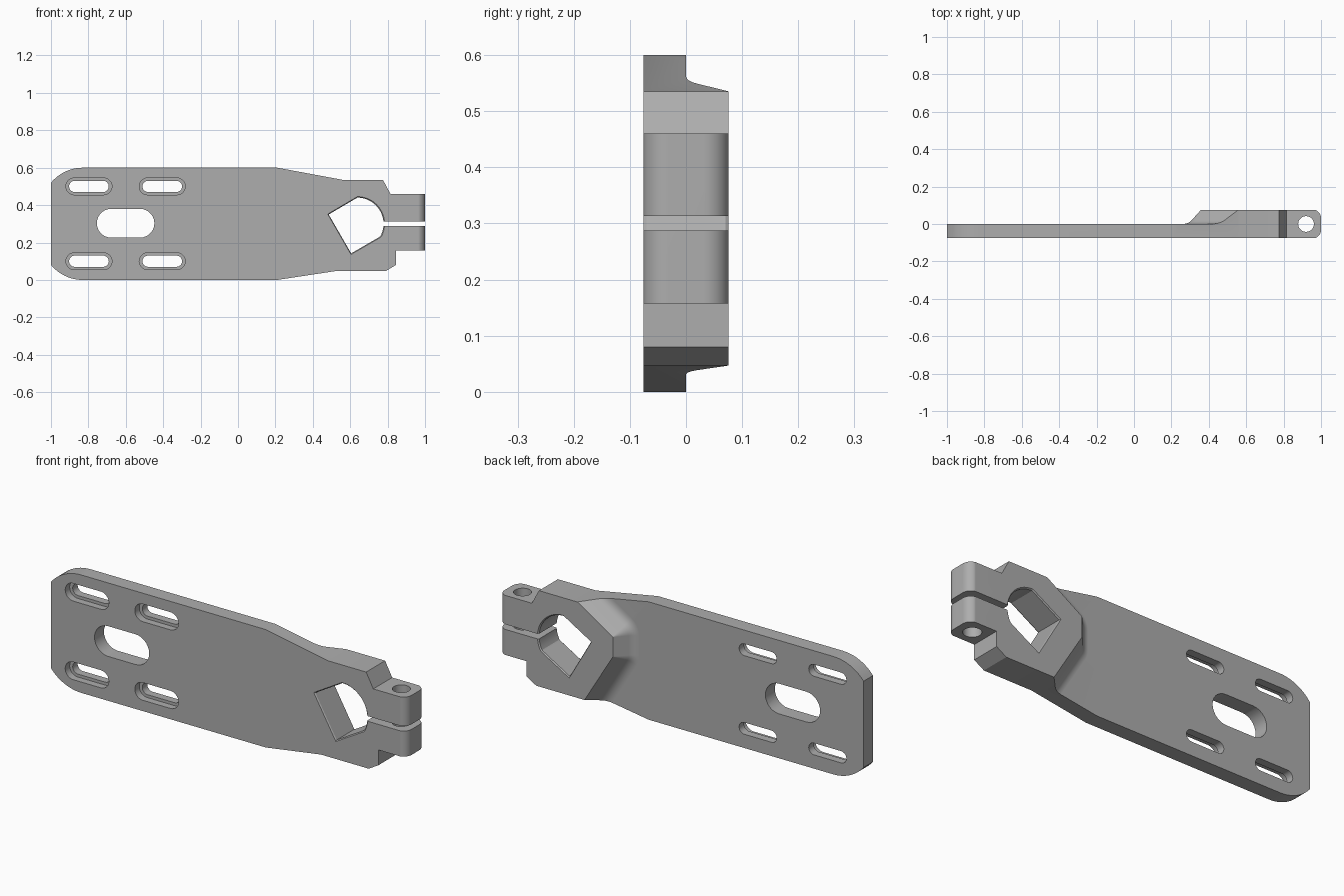
import bpy, bmesh
from math import sin, cos, pi, radians
from mathutils import Vector

if "Cube" in bpy.data.objects:
    bpy.data.objects.remove(bpy.data.objects["Cube"], do_unlink=True)

grey = bpy.data.materials.new("machined_grey")
grey.use_nodes = True
grey.diffuse_color = (0.42, 0.42, 0.42, 1)
grey.node_tree.nodes["Principled BSDF"].inputs["Base Color"].default_value = grey.diffuse_color

HALF = 0.076   # half thickness of the clamp end


def loft(name, rings):
    """Closed solid through rings with equal point counts."""
    bm = bmesh.new()
    loops = [[bm.verts.new(p) for p in ring] for ring in rings]
    n = len(loops[0])
    for a, b in zip(loops, loops[1:]):
        for i in range(n):
            j = (i + 1) % n
            bm.faces.new((a[i], a[j], b[j], b[i]))
    bm.faces.new(loops[0])
    bm.faces.new(loops[-1])
    bmesh.ops.recalc_face_normals(bm, faces=bm.faces)
    mesh = bpy.data.meshes.new(name)
    bm.to_mesh(mesh)
    bm.free()
    mesh.materials.append(grey)
    ob = bpy.data.objects.new(name, mesh)
    bpy.context.collection.objects.link(ob)
    return ob


def along_y(name, pts, lo, hi):
    return loft(name, [[(x, y, z) for x, z in pts] for y in (lo, hi)])


def along_z(name, pts, lo, hi):
    return loft(name, [[(x, y, z) for x, y in pts] for z in (lo, hi)])


def arc(cx, cy, r, a0, a1, n):
    return [(cx + r * cos(radians(a0 + (a1 - a0) * i / n)),
             cy + r * sin(radians(a0 + (a1 - a0) * i / n))) for i in range(n + 1)]


def slot(cx, cz, half, r):
    return arc(cx + half - r, cz, r, -90, 90, 14) + arc(cx - half + r, cz, r, 90, 270, 14)


# Full-thickness blank with rounded rear corners and stepped clamp ears
outline = arc(-0.83, 0.38, 0.22, 90, 140.6, 10)
outline += arc(-0.83, 0.22, 0.22, 219.4, 270, 10)
outline += [(0.21, 0), (0.52, 0.047), (0.79, 0.047), (0.845, 0.08), (0.845, 0.157),
            (1, 0.157), (1, 0.46), (0.815, 0.46), (0.775, 0.535), (0.56, 0.535), (0.21, 0.6)]
body = along_y("clamp_arm", outline, -HALF, HALF)


def cut(cutter, operation="DIFFERENCE"):
    mod = body.modifiers.new(cutter.name, "BOOLEAN")
    mod.object, mod.operation, mod.solver = cutter, operation, "EXACT"
    bpy.context.view_layer.objects.active = body
    bpy.ops.object.modifier_apply(modifier=mod.name)
    bpy.data.objects.remove(cutter, do_unlink=True)


# Thin plate with a raised boss: the boss edge slopes and fillets into the plate
upper, lower = Vector((0.36, 0.41)), Vector((0.36, 0.31))
up_dir, low_dir = Vector((0.2, 0.125)), Vector((0.16, -0.263))
up_n = Vector((-up_dir.y, up_dir.x)).normalized()
low_n = Vector((low_dir.y, -low_dir.x)).normalized()
left_n = Vector((-1, 0))


def boss_ring(y, d):
    pts = [upper + up_dir * 40 + up_n * d]
    pts += [upper + up_n.lerp(left_n, i / 8).normalized() * d for i in range(9)]
    pts += [lower + left_n.lerp(low_n, i / 8).normalized() * d for i in range(9)]
    pts.append(lower + low_dir * 40 + low_n * d)
    return [(p.x, y, p.y) for p in pts]


profile = [(0.1, 0.001), (HALF, 0.0015), (0.02, 0.052), (0.012, 0.061), (0.006, 0.071),
           (0.002, 0.083), (0, 0.098), (0, 3), (-0.2, 3)]
cut(loft("boss_shape", [boss_ring(y, d) for y, d in profile]), "INTERSECT")

# Rounded ear ends
r = 0.045
ends = arc(1 - r, -HALF - 0.001 + r, r, -90, 0, 8) + arc(1 - r, HALF + 0.001 - r, r, 0, 90, 8)
cut(along_z("ear_rounding", ends + [(-1.2, HALF + 0.001), (-1.2, -HALF - 0.001)], -0.1, 0.7),
    "INTERSECT")

# Keyed bore: square corner on one side, round on the other, with thin chamfers
bore = [(0.485, 0.35), (0.605, 0.142), (0.755, 0.229)] + arc(0.638, 0.3, 0.14, -28, 90, 24)
rings = []
for y, s in ((-0.084, 1.09), (-0.07, 1), (0.07, 1), (0.084, 1.09)):
    rings.append([(0.63 + (x - 0.63) * s, y, 0.3 + (z - 0.3) * s) for x, z in bore])
cut(loft("bore", rings))

# Clamp slit and screw hole
cut(along_y("slit", [(0.7, 0.287), (1.1, 0.287), (1.1, 0.313), (0.7, 0.313)], -0.2, 0.2))
cut(along_z("screw_hole", arc(0.92, 0, 0.042, 0, 348.75, 31), 0.1, 0.5))

# Recessed mounting slots and the large centre slot
for cx in (-0.797, -0.405):
    for cz in (0.1, 0.5):
        cut(along_y("slot_recess", slot(cx, cz, 0.123, 0.045), -0.2, -0.04))
        cut(along_y("slot_through", slot(cx, cz, 0.106, 0.03), -0.2, 0.2))
cut(along_y("centre_slot", slot(-0.601, 0.303, 0.154, 0.077), -0.2, 0.2))

# Smooth curved walls, crisp edges
bpy.ops.object.select_all(action="DESELECT")
body.select_set(True)
bpy.context.view_layer.objects.active = body
bpy.ops.object.shade_smooth_by_angle(angle=radians(25))
weighted = body.modifiers.new("weighted_normals", "WEIGHTED_NORMAL")
weighted.keep_sharp = True
